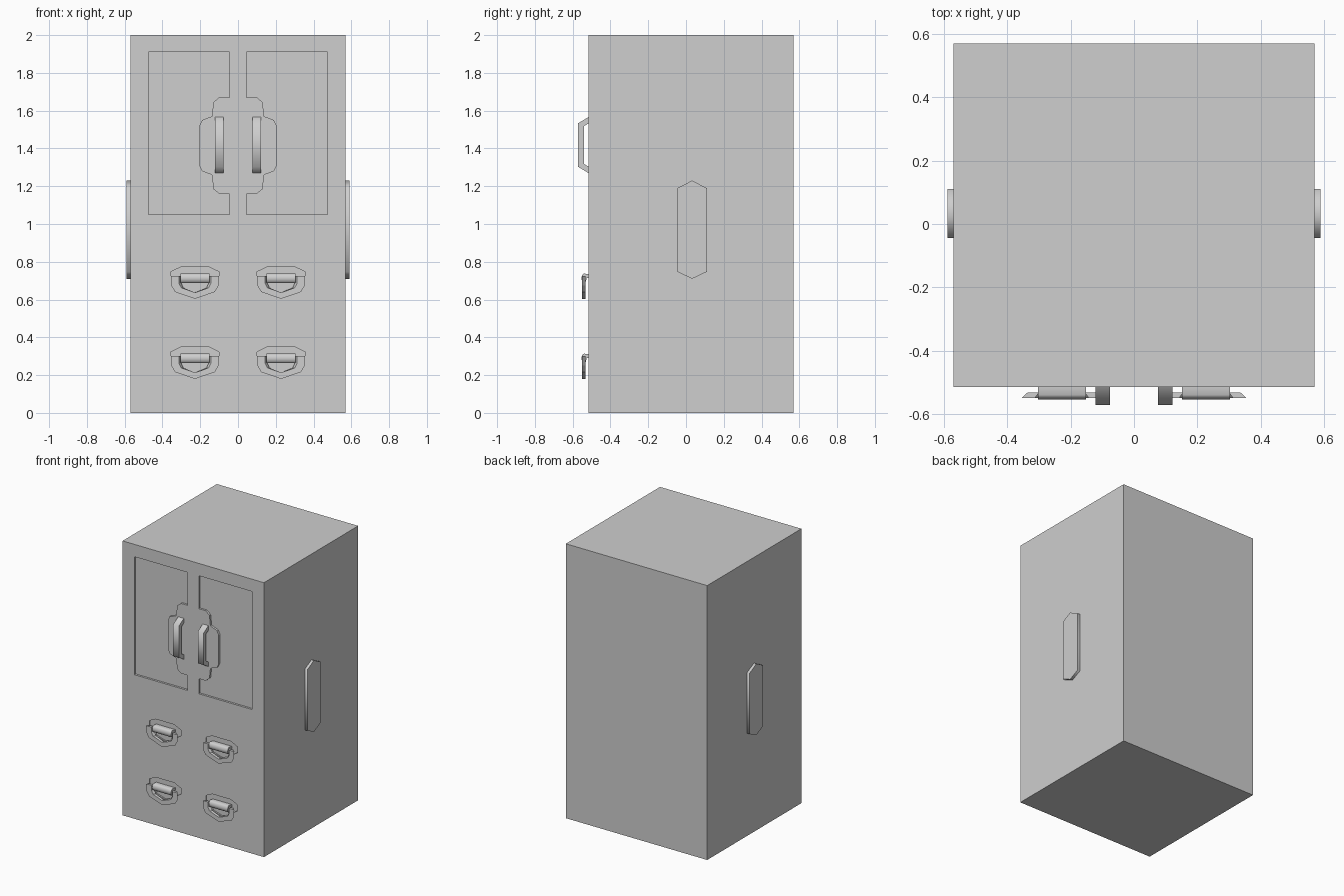
import bpy
import bmesh
import math

cube = bpy.data.objects.get("Cube")
if cube:
    bpy.data.objects.remove(cube, do_unlink=True)

grey = bpy.data.materials.new("plain_grey")
grey.use_nodes = True
colour = (0.62, 0.62, 0.62, 1)
grey.diffuse_color = colour
grey.node_tree.nodes["Principled BSDF"].inputs["Base Color"].default_value = colour


def prism(name, start, end, place, smooth=0):
    """Join two matching outlines, each given as (points, depth)."""
    bm = bmesh.new()
    rings = [[bm.verts.new(place(u, v, depth)) for u, v in pts]
             for pts, depth in (start, end)]
    for ring in rings:
        bm.faces.new(ring)
    n = len(rings[0])
    for i in range(n):
        j = (i + 1) % n
        bm.faces.new((rings[0][i], rings[0][j], rings[1][j], rings[1][i]))
    bmesh.ops.recalc_face_normals(bm, faces=bm.faces)
    mesh = bpy.data.meshes.new(name)
    bm.to_mesh(mesh)
    bm.free()
    mesh.materials.append(grey)
    obj = bpy.data.objects.new(name, mesh)
    bpy.context.collection.objects.link(obj)
    if smooth:
        bpy.ops.object.select_all(action='DESELECT')
        obj.select_set(True)
        bpy.context.view_layer.objects.active = obj
        bpy.ops.object.shade_smooth_by_angle(angle=math.radians(smooth))
    return obj


def along_x(u, v, d):
    return (d, u, v)


def along_y(u, v, d):
    return (u, d, v)


def cut(target, cutter):
    mod = target.modifiers.new("recess", 'BOOLEAN')
    mod.operation = 'DIFFERENCE'
    mod.solver = 'EXACT'
    mod.object = cutter
    bpy.context.view_layer.objects.active = target
    bpy.ops.object.modifier_apply(modifier=mod.name)
    bpy.data.objects.remove(cutter, do_unlink=True)


def symmetric(half):
    """Complete an outline that runs from the +u side to the centre line."""
    return half + [(-u, v) for u, v in reversed(half) if u]


FRONT = -0.515

# Cabinet body
base = [(-0.57, FRONT), (0.57, FRONT), (0.57, 0.57), (-0.57, 0.57)]
body = prism("cabinet_body", (base, 0), (base, 2), lambda u, v, d: (u, v, d))

# Door recess outline: the notch leaves a flush backing around the handle
notch = [(0.045, 0.255), (0.10, 0.255), (0.13, 0.23), (0.138, 0.155),
         (0.19, 0.135), (0.205, 0.105)]
door = ([(0.475, 1.05), (0.475, 1.91), (0.045, 1.91)]
        + [(x, 1.415 + z) for x, z in notch]
        + [(x, 1.415 - z) for x, z in reversed(notch)] + [(0.045, 1.05)])

# Door handle side profile, half of it above the handle centre
grip_half = [(FRONT + 0.005, 0.152), (-0.572, 0.115)]
grip_inner = [(-0.54, 0.10), (FRONT + 0.005, 0.118)]
grip = ([(y, 1.418 + z) for y, z in grip_half]
        + [(y, 1.418 - z) for y, z in reversed(grip_half)]
        + [(y, 1.418 - z) for y, z in reversed(grip_inner)]
        + [(y, 1.418 + z) for y, z in grip_inner])

# Side plate outline
plate = [(0.032, 1.23), (0.11, 1.19), (0.11, 0.747),
         (0.032, 0.71), (-0.045, 0.747), (-0.045, 1.19)]

# Drawer pull outlines, relative to the centre of each pull
pocket = symmetric([(0.075, 0.08), (0.127, 0.055), (0.127, 0.01),
                    (0.085, -0.015), (0.07, -0.04), (0, -0.06)])
bail_outer = [(0.127, 0.032), (0.125, -0.018), (0.105, -0.052), (0, -0.088)]
bail_inner = [(0, -0.055), (0.072, -0.03), (0.085, -0.005), (0.085, 0.032)]
bail = (bail_outer + [(-x, z) for x, z in reversed(bail_outer[:-1])]
        + [(-x, z) for x, z in reversed(bail_inner)] + bail_inner[1:])
bail_back = [(x * 0.85, z) for x, z in bail]
roller = [(FRONT + 0.015, 0.04), (-0.54, 0.046), (-0.55, 0.038), (-0.554, 0.02),
          (-0.55, 0.003), (-0.54, -0.004), (-0.53, 0.003), (-0.526, 0.022),
          (FRONT + 0.015, 0.025)]

for side, s in (("left", 1), ("right", -1)):
    outline = [(s * x, z) for x, z in door]
    cut(body, prism("door_cutter", (outline, -0.6), (outline, FRONT + 0.015), along_y))
    prism(side + "_door_handle", (grip, s * 0.076), (grip, s * 0.122), along_x, 70)
    prism(side + "_side_plate", (plate, s * 0.565), (plate, s * 0.59), along_x, 70)

    for row, z0 in (("upper", 0.692), ("lower", 0.268)):
        def place_y(u, v, d):
            return (s * 0.228 + u, d, z0 + v)

        def place_x(u, v, d):
            return (s * 0.228 + d, u, z0 + v)

        name = f"{row}_{side}_drawer"
        cut(body, prism("pocket_cutter", (pocket, -0.6), (pocket, FRONT + 0.01), place_y))
        prism(name + "_bail", (bail_back, -0.532), (bail, -0.55), place_y)
        prism(name + "_pivot", (roller, -0.076), (roller, 0.076), place_x, 60)
